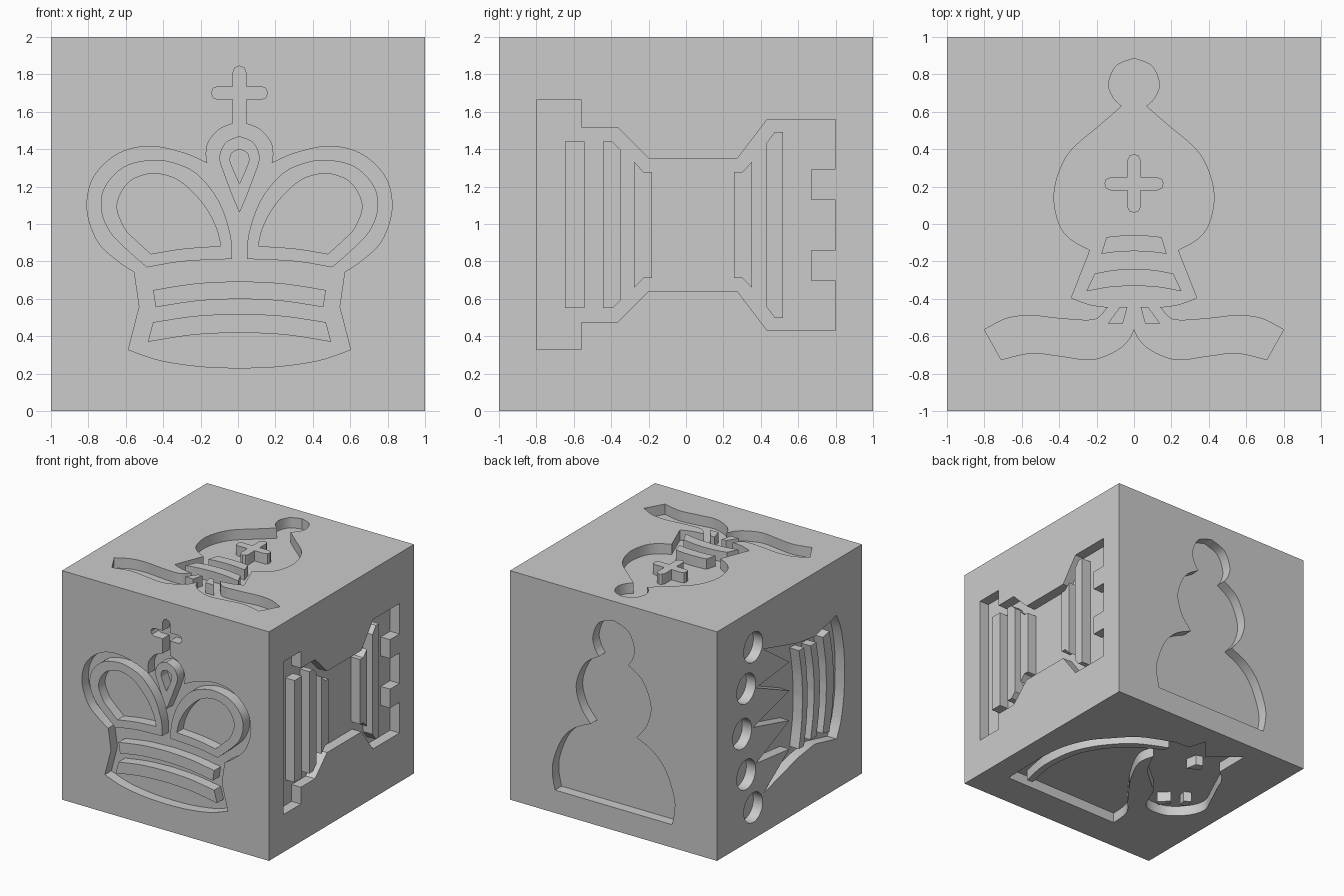
import bpy, bmesh, math
from mathutils import Matrix, Vector

if "Cube" in bpy.data.objects:
    bpy.data.objects.remove(bpy.data.objects["Cube"])

DEPTH = 0.09

grey = bpy.data.materials.new("plain grey")
grey.diffuse_color = (0.6, 0.6, 0.6, 1)
grey.use_nodes = True
grey.node_tree.nodes["Principled BSDF"].inputs["Base Color"].default_value = grey.diffuse_color


# ---------- outline helpers (2D) ----------
def curve(pts, n=6):
    """Smooth open curve through the points."""
    p = [Vector(q) for q in [pts[0]] + list(pts) + [pts[-1]]]
    out = []
    for i in range(1, len(p) - 2):
        a, b, c, d = p[i - 1:i + 3]
        for k in range(n):
            t = k / n
            v = 0.5 * (2 * b + (c - a) * t + (2 * a - 5 * b + 4 * c - d) * t ** 2
                       + (3 * b - a - 3 * c + d) * t ** 3)
            out.append((v.x, v.y))
    return out + [tuple(pts[-1])]


def flip(pts):
    return [(-u, v) for u, v in reversed(pts)]


def mirror(half):
    return half + flip(half)


def bar(w1, z1, c1, w2, z2, c2):
    """Curved band: half width, end height and middle height of each edge."""
    def edge(w, z, c):
        return [(0, c), (w * .5, c + (z - c) * .25), (w, z)]
    return mirror(curve(edge(w1, z1, c1)) + curve(edge(w2, z2, c2)[::-1]))


def circle(u, v, r):
    return [(u + r * math.cos(a * math.pi / 20), v + r * math.sin(a * math.pi / 20)) for a in range(40)]


# ---------- solid helpers ----------
def prisms(name, outlines, lo, hi, frame):
    bm = bmesh.new()
    for pts in outlines:
        clean = []
        for p in pts:
            if not clean or (Vector(p) - Vector(clean[-1])).length > 1e-4:
                clean.append(p)
        if (Vector(clean[0]) - Vector(clean[-1])).length < 1e-4:
            clean.pop()
        low = [bm.verts.new((u, v, lo)) for u, v in clean]
        top = [bm.verts.new((u, v, hi)) for u, v in clean]
        bm.faces.new(low[::-1])
        bm.faces.new(top)
        for i in range(len(clean)):
            j = (i + 1) % len(clean)
            bm.faces.new((low[i], low[j], top[j], top[i]))
    bmesh.ops.recalc_face_normals(bm, faces=bm.faces)
    bmesh.ops.transform(bm, matrix=frame, verts=bm.verts)
    me = bpy.data.meshes.new(name)
    bm.to_mesh(me)
    bm.free()
    ob = bpy.data.objects.new(name, me)
    bpy.context.collection.objects.link(ob)
    ob.hide_render = True
    return ob


def subtract(target, cutter):
    m = target.modifiers.new("cut", 'BOOLEAN')
    m.operation, m.solver, m.object = 'DIFFERENCE', 'EXACT', cutter
    dg = bpy.context.evaluated_depsgraph_get()
    me = bpy.data.meshes.new_from_object(target.evaluated_get(dg))
    target.modifiers.clear()
    target.data = me
    bpy.data.objects.remove(cutter)


def engrave(name, origin, right, up, outlines, islands=(), pockets=()):
    """Sink the outlines, leave islands standing, sink pockets inside islands."""
    r, u = Vector(right), Vector(up)
    frame = Matrix.Translation(origin) @ Matrix((r, u, r.cross(u))).transposed().to_4x4()
    cutter = prisms(name + "_cutter", outlines, -DEPTH, .1, frame)
    if islands:
        subtract(cutter, prisms(name + "_islands", islands, -.3, .3, frame))
    subtract(block, cutter)
    if pockets:
        subtract(block, prisms(name + "_pockets", pockets, -DEPTH, .1, frame))


# ---------- cube ----------
bpy.ops.mesh.primitive_cube_add(size=2, location=(0, 0, 1))
block = bpy.context.object
block.name = "engraved_cube"
block.data.transform(Matrix.Translation((0, 0, 1)))
block.location = (0, 0, 0)

# ---------- front: king ----------
king = mirror(
    [(0, 1.845), (.024, 1.835), (.035, 1.81), (.035, 1.735), (.115, 1.735), (.14, 1.725), (.15, 1.70),
     (.14, 1.675), (.115, 1.665), (.035, 1.665)]
    + curve([(.035, 1.537), (.11, 1.505), (.165, 1.44), (.178, 1.38), (.172, 1.325)])
    + curve([(.172, 1.325), (.3, 1.38), (.48, 1.415), (.65, 1.375), (.78, 1.25), (.815, 1.08),
             (.76, .91), (.66, .81), (.562, .743)])
    + [(.535, .558)] + curve([(.594, .328), (.42, .27), (.2, .238), (0, .23)]))
lobe = (curve([(.04, .813), (.05, .95), (.115, 1.13), (.23, 1.27), (.36, 1.33), (.48, 1.342), (.62, 1.305),
               (.72, 1.2), (.74, 1.08), (.695, .96), (.6, .86), (.495, .768)])
        + curve([(.495, .768), (.3, .8), (.04, .813)]))
lobe_in = (curve([(.1, .882), (.125, .98), (.19, 1.1), (.3, 1.215), (.4, 1.262), (.5, 1.265), (.6, 1.215),
                  (.655, 1.1), (.615, .98), (.55, .91), (.473, .84)])
           + curve([(.473, .84), (.3, .868), (.1, .882)]))
drop = mirror(curve([(0, 1.47), (.075, 1.435), (.107, 1.355), (.08, 1.26), (.03, 1.13), (0, 1.06)]))
drop_in = mirror(curve([(0, 1.4), (.04, 1.38), (.05, 1.34), (.035, 1.295), (0, 1.215)]))
engrave("king", (.008, -1, 0), (1, 0, 0), (0, 0, 1), [king],
        [lobe, flip(lobe), drop, bar(.462, .647, .694, .448, .555, .6), bar(.462, .475, .52, .49, .37, .42)],
        [lobe_in, flip(lobe_in), drop_in])

# ---------- right: rook lying on its side ----------
rook = mirror([(0, .8), (.133, .8), (.133, .67), (.299, .67), (.299, .8), (.565, .8), (.565, .435), (.355, .275),
               (.355, -.2), (.52, -.365), (.52, -.56), (.667, -.56), (.667, -.8), (0, -.8)])
rook_bars = [mirror(h) for h in (
    [(.445, -.543), (.445, -.647)],
    [(.40, -.348), (.445, -.393), (.445, -.444)],
    [(.283, -.182), (.283, -.225), (.337, -.278)],
    [(.337, .353), (.283, .3), (.283, .257)],
    [(.497, .519), (.497, .475), (.435, .428)])]
engrave("rook", (1, 0, .995), (0, 0, -1), (0, 1, 0), [rook], rook_bars)

# ---------- top: bishop ----------
bishop = mirror(
    curve([(0, .885), (.095, .845), (.135, .75), (.11, .675), (.065, .63)])
    + curve([(.065, .63), (.18, .53), (.33, .4), (.40, .28), (.428, .14), (.40, 0), (.34, -.08), (.235, -.14)])
    + curve([(.335, -.395), (.24, -.43), (.14, -.445)])
    + curve([(.14, -.445), (.19, -.5), (.25, -.515), (.4, -.505), (.55, -.49), (.68, -.505), (.80, -.565)])
    + curve([(.71, -.725), (.55, -.69), (.4, -.705), (.23, -.725), (.1, -.68), (.03, -.62), (0, -.56)]))
cross = mirror([(0, .375), (.024, .365), (.035, .34), (.035, .25), (.125, .25), (.15, .24), (.158, .217),
                (.15, .19), (.125, .18), (.035, .18), (.035, .09), (.024, .068), (0, .06)])
tail = [(.035, -.443), (.075, -.443), (.14, -.533), (.06, -.533)]
engrave("bishop", (0, 0, 2), (1, 0, 0), (0, 1, 0), [bishop],
        [cross, tail, flip(tail), bar(.147, -.07, -.06, .175, -.16, -.145), bar(.21, -.265, -.24, .255, -.36, -.33)])

# ---------- back: pawn ----------
pawn = mirror(
    curve([(0, 1.83), (.14, 1.775), (.2, 1.64), (.18, 1.54), (.14, 1.48)])
    + curve([(.14, 1.48), (.28, 1.38), (.36, 1.18), (.32, 1.0), (.22, .87)])
    + curve([(.22, .87), (.38, .79), (.5, .66), (.58, .46), (.59, .33), (.565, .2)]))
engrave("pawn", (0, 1, 0), (-1, 0, 0), (0, 0, 1), [pawn])

# ---------- left: queen lying on its side ----------
queen = mirror([(0, .5), (.13, 0), (.33, .46), (.38, 0), (.63, .36), (.5, -.12), (.47, -.35)]
               + curve([(.54, -.65), (.4, -.71), (.2, -.75), (0, -.76)]))
balls = [circle(u, v, .13) for u, v in ((-.7, .5), (-.375, .597), (0, .653), (.375, .597), (.7, .5))]
engrave("queen", (-1, 0, .975), (0, 0, 1), (0, 1, 0), [queen] + balls,
        [bar(.43, -.13, -.18, .43, -.2, -.25), bar(.41, -.29, -.34, .41, -.37, -.42),
         bar(.42, -.46, -.51, .44, -.55, -.61)])

# ---------- bottom: knight ----------
knight = (
    curve([(-.78, -.69), (-.79, -.35), (-.77, -.04), (-.68, .2), (-.557, .354), (-.377, .53), (-.1, .65)])
    + [(.04, .66), (.09, .815), (.25, .62), (.5, .84)]
    + curve([(.5, .51), (.6, .42), (.655, .3), (.74, .12), (.81, -.05), (.77, -.19), (.65, -.31), (.52, -.345),
             (.4, -.32), (.34, -.22)])
    + curve([(.34, -.22), (.28, -.08), (.21, -.02), (.04, .13), (-.03, .24), (-.09, .357)])
    + curve([(-.09, .357), (-.11, .19), (.02, -.07), (.217, -.34), (.34, -.5), (.367, -.7)]))
mane = (curve([(-.64, -.62), (-.69, -.35), (-.67, -.07), (-.6, .12), (-.49, .28), (-.33, .43), (-.08, .55)])
        + curve([(-.08, .5), (-.3, .37), (-.44, .24), (-.54, .1), (-.61, -.08), (-.63, -.35), (-.58, -.62)]))
eye = [(.25, .38), (.36, .43), (.33, .5), (.27, .48)]
nostril = [(.58, -.05), (.64, -.02), (.66, -.1), (.6, -.12)]
mouth = [(.42, -.2), (.5, -.12), (.53, -.15), (.46, -.24)]
engrave("knight", (0, 0, 0), (-1, 0, 0), (0, 1, 0), [knight], [mane, eye, nostril, mouth])

# ---------- finish ----------
block.data.materials.clear()
block.data.materials.append(grey)
bpy.ops.object.select_all(action='DESELECT')
block.select_set(True)
bpy.context.view_layer.objects.active = block
bpy.ops.object.shade_smooth_by_angle(angle=math.radians(30))
